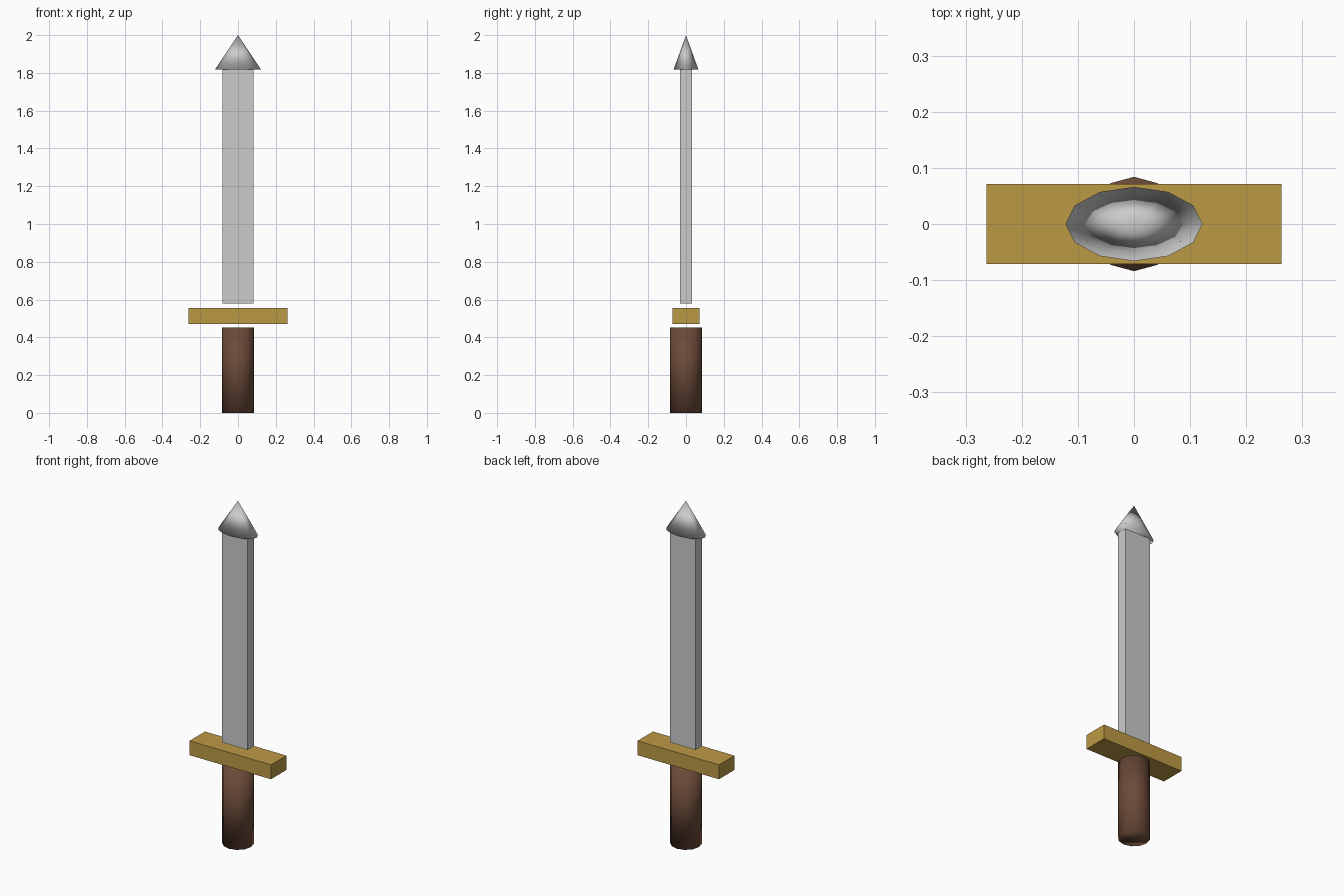
import bpy
import bmesh
from mathutils import Matrix

if "Cube" in bpy.data.objects:
    bpy.data.objects.remove(bpy.data.objects["Cube"])


def colour(name, rgb):
    mat = bpy.data.materials.new(name)
    mat.diffuse_color = (*rgb, 1.0)
    mat.use_nodes = True
    mat.node_tree.nodes["Principled BSDF"].inputs["Base Color"].default_value = mat.diffuse_color
    return mat


def finish(name, bm, mat=None, smooth=False):
    for face in bm.faces:
        face.smooth = smooth
    mesh = bpy.data.meshes.new(name)
    bm.to_mesh(mesh)
    bm.free()
    if mat:
        mesh.materials.append(mat)
    obj = bpy.data.objects.new(name, mesh)
    bpy.context.collection.objects.link(obj)
    return obj


def box(name, half_x, half_y, z0, z1, mat=None):
    bm = bmesh.new()
    size = Matrix.Diagonal((2 * half_x, 2 * half_y, z1 - z0, 1))
    bmesh.ops.create_cube(bm, size=1, matrix=Matrix.Translation((0, 0, (z0 + z1) / 2)) @ size)
    return finish(name, bm, mat)


def round_part(name, rx, ry, z0, z1, top, mat=None):
    # 12-sided cylinder (top=1) or cone (top=0), smooth shaded throughout
    bm = bmesh.new()
    size = Matrix.Diagonal((rx, ry, z1 - z0, 1))
    bmesh.ops.create_cone(bm, cap_ends=True, segments=12, radius1=1, radius2=top, depth=1,
                          matrix=Matrix.Translation((0, 0, (z0 + z1) / 2)) @ size)
    bmesh.ops.remove_doubles(bm, verts=bm.verts, dist=1e-5)
    bmesh.ops.recalc_face_normals(bm, faces=bm.faces)
    return finish(name, bm, mat, smooth=True)


gold = colour("gold", (0.50, 0.32, 0.06))
leather = colour("brown", (0.147, 0.069, 0.04))

# Grip, with small gaps between it, the guard and the blade
round_part("handle", 0.084, 0.084, 0.0, 0.453, 1, leather)
box("guard", 0.263, 0.071, 0.471, 0.555, gold)

# Blade runs up into the flattened cone, its corners just breaking the surface
box("blade", 0.083, 0.031, 0.579, 1.848)
round_part("blade_tip", 0.122, 0.066, 1.817, 2.0, 0)
